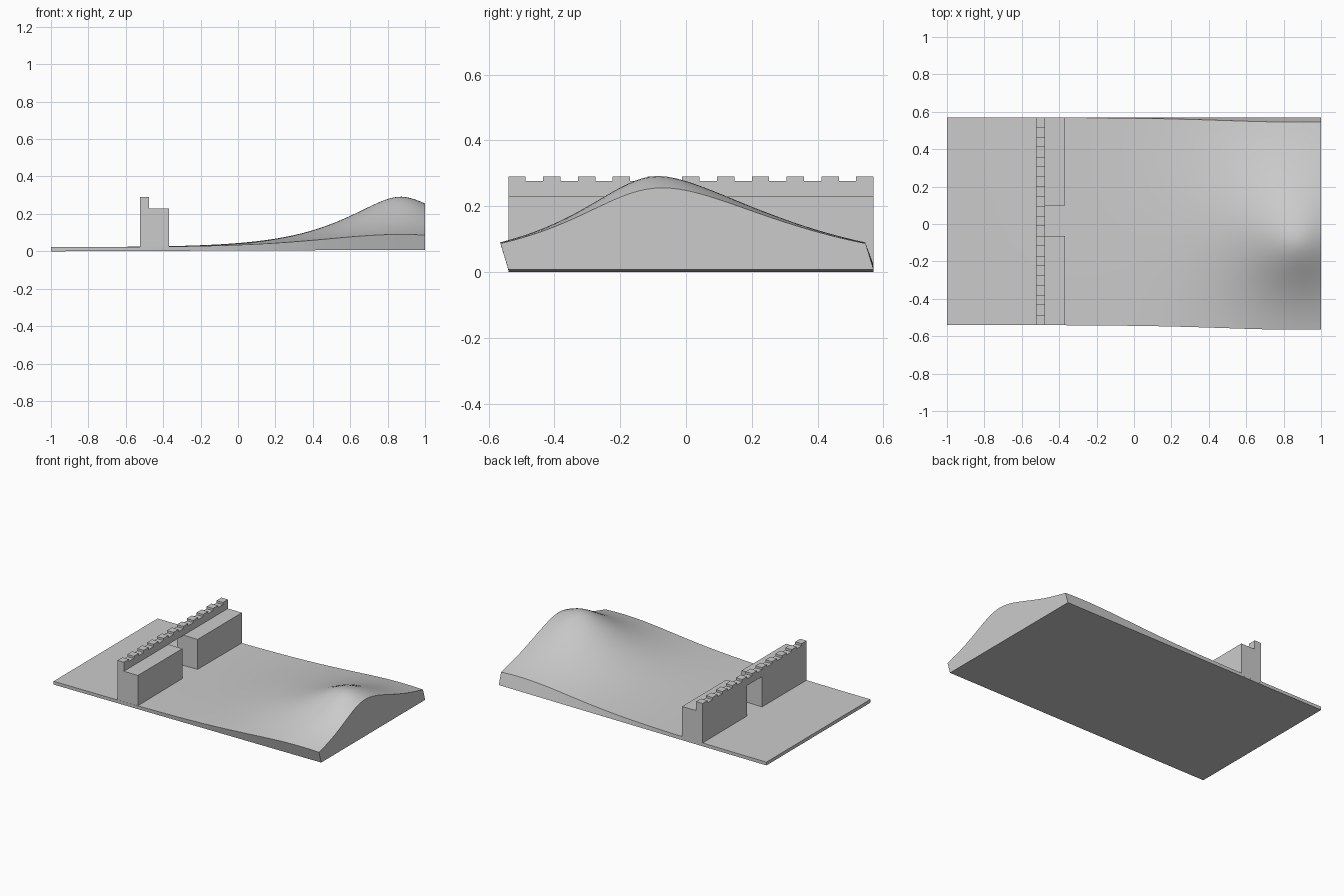
import bpy, bmesh, math

if "Cube" in bpy.data.objects:
    bpy.data.objects.remove(bpy.data.objects["Cube"])

Y0, Y1 = -0.54, 0.57          # footprint in y
YC = (Y0 + Y1) / 2


def finish(name, bm):
    bmesh.ops.recalc_face_normals(bm, faces=bm.faces)
    me = bpy.data.meshes.new(name)
    bm.to_mesh(me)
    bm.free()
    ob = bpy.data.objects.new(name, me)
    bpy.context.collection.objects.link(ob)
    return ob


def box(bm, x, y, z):
    vs = bmesh.ops.create_cube(bm, size=1)["verts"]
    for v in vs:
        v.co = [(a[0] + a[1]) / 2 + c * (a[1] - a[0]) for a, c in zip((x, y, z), v.co)]


# Ground slab: a grid raised into one leaning hill, closed by sides and an underside
def hill(x, y):
    r = math.hypot(x - 0.87, y - YC)
    return 0.27 * math.exp(-r * r / (0.085 + 0.25 * r))


bm = bmesh.new()
bmesh.ops.create_grid(bm, x_segments=80, y_segments=44, size=1)
for v in bm.verts:
    v.co.y = YC + v.co.y * (Y1 - Y0) / 2
rim = [e for e in bm.edges if e.is_boundary]
top = list(bm.verts)
ext = bmesh.ops.extrude_edge_only(bm, edges=rim)["geom"]
for v in ext:
    if isinstance(v, bmesh.types.BMVert):
        v.co.z = 0.004 * (v.co.x + 1)
for v in top:
    h = hill(v.co.x, v.co.y)
    v.co.z = 0.022 + h
    v.co.y -= 0.37 * h         # the hill leans towards the front
bmesh.ops.holes_fill(bm, edges=[e for e in bm.edges if e.is_boundary], sides=0)
ground = finish("ground_with_hill", bm)
bpy.context.view_layer.objects.active = ground
ground.select_set(True)
bpy.ops.object.shade_smooth_by_angle(angle=math.radians(30))

# Wall blocks on both sides of the gateway
for name, a, b in (("wall_front", Y0, -0.065), ("wall_back", 0.098, Y1)):
    bm = bmesh.new()
    box(bm, (-0.523, -0.37), (a, b), (0.01, 0.23))
    finish(name, bm)

# Parapet bridging the gateway, one stepped outline extruded through its thickness
cells = 21
w = (Y1 - Y0) / cells
outline = [(Y1, 0.23), (Y0, 0.23)]
for i in range(cells):
    z = 0.276 if i % 2 else 0.291
    outline += [(Y0 + i * w, z), (Y0 + (i + 1) * w, z)]
bm = bmesh.new()
face = bm.faces.new([bm.verts.new((-0.523, y, z)) for y, z in outline])
geom = bmesh.ops.extrude_face_region(bm, geom=[face])["geom"]
for v in geom:
    if isinstance(v, bmesh.types.BMVert):
        v.co.x = -0.475
finish("parapet", bm)
